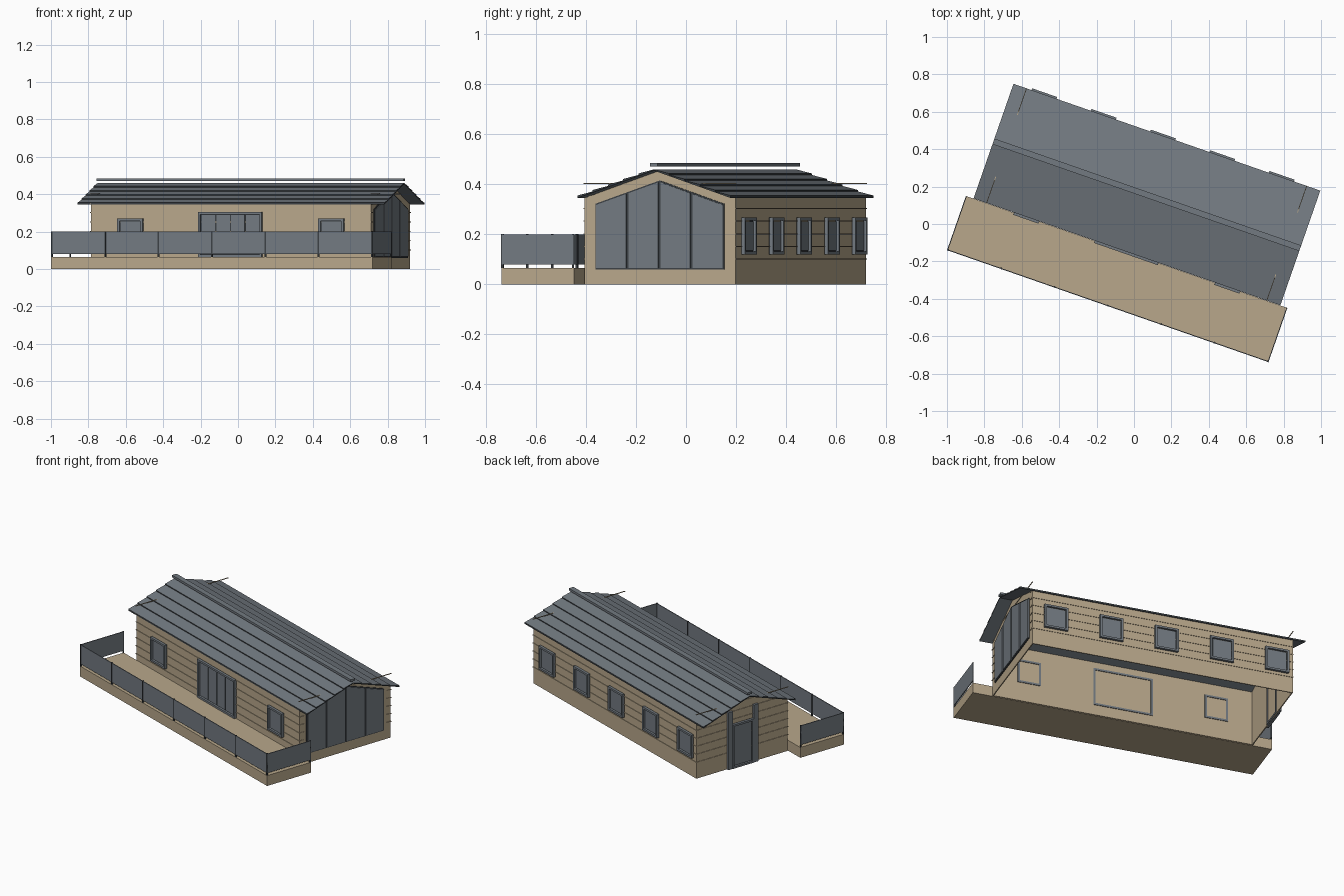
import bpy
import bmesh
import math

if "Cube" in bpy.data.objects:
    bpy.data.objects.remove(bpy.data.objects["Cube"])

TURN = math.radians(-19.2)   # the whole building sits turned on its plot
LEFT, RIGHT, FRONT, BACK = -0.78, 0.804, -0.15, 0.49
MID = (FRONT + BACK) / 2
EAVE, APEX, DECK = 0.345, 0.455, 0.065


def material(name, rgb):
    m = bpy.data.materials.new(name)
    m.use_nodes = True
    m.diffuse_color = (*rgb, 1)
    m.node_tree.nodes["Principled BSDF"].inputs["Base Color"].default_value = (*rgb, 1)
    return m


TAN = material("tan timber", (0.48, 0.39, 0.26))
SLATE = material("slate grey", (0.17, 0.195, 0.22))
DARK = material("dark slate", (0.045, 0.053, 0.06))


def prism(name, profile, u0, u1, mat):
    """Extrude a closed (depth, height) profile along the building's length."""
    bm = bmesh.new()
    ends = [[bm.verts.new((u, v, z)) for v, z in profile] for u in (u0, u1)]
    for ring in ends:
        bm.faces.new(ring)
    n = len(profile)
    for i in range(n):
        j = (i + 1) % n
        bm.faces.new((ends[0][i], ends[0][j], ends[1][j], ends[1][i]))
    bmesh.ops.recalc_face_normals(bm, faces=bm.faces)
    mesh = bpy.data.meshes.new(name)
    bm.to_mesh(mesh)
    bm.free()
    mesh.materials.append(mat)
    ob = bpy.data.objects.new(name, mesh)
    ob.rotation_euler.z = TURN
    bpy.context.scene.collection.objects.link(ob)
    return ob


def box(name, u0, u1, v0, v1, z0, z1, mat):
    return prism(name, [(v0, z0), (v1, z0), (v1, z1), (v0, z1)], u0, u1, mat)


def on_wall(name, side, a0, a1, d0, d1, z0, z1, mat):
    """Box on a wall: a runs along the wall, d is the distance out from it."""
    if side == "front":
        return box(name, a0, a1, FRONT - d1, FRONT - d0, z0, z1, mat)
    if side == "back":
        return box(name, a0, a1, BACK + d0, BACK + d1, z0, z1, mat)
    if side == "left":
        return box(name, LEFT - d1, LEFT - d0, a0, a1, z0, z1, mat)
    return box(name, RIGHT + d0, RIGHT + d1, a0, a1, z0, z1, mat)


def window(name, side, centre, width, z0, z1, panes=1):
    a0, a1, t = centre - width / 2, centre + width / 2, 0.012
    on_wall(name + "_backing", side, a0, a1, 0, 0.003, z0, z1, DARK)
    # frame passes right through the wall
    for part, b0, b1, y0, y1 in (("jamb_a", a0, a0 + t, z0, z1), ("jamb_b", a1 - t, a1, z0, z1),
                                 ("sill", a0 + t, a1 - t, z0, z0 + t),
                                 ("head", a0 + t, a1 - t, z1 - t, z1)):
        on_wall(f"{name}_{part}", side, b0, b1, -0.01, 0.016, y0, y1, SLATE)
    step = (width - 2 * t) / panes
    for i in range(panes):
        s = a0 + t + i * step
        on_wall(f"{name}_pane_{i + 1}", side, s + 0.004, s + step - 0.004, 0.002, 0.007,
                z0 + t + 0.004, z1 - t - 0.004, SLATE)


# Wall shell, open underneath
th = 0.006
box("front_wall", LEFT, RIGHT, FRONT, FRONT + th, 0, EAVE, TAN)
box("back_wall", LEFT, RIGHT, BACK - th, BACK, 0, EAVE, TAN)
gable = [(FRONT, 0), (BACK, 0), (BACK, EAVE), (MID, APEX), (FRONT, EAVE)]
prism("left_gable_wall", gable, LEFT, LEFT + th, TAN)
prism("right_gable_wall", gable, RIGHT - th, RIGHT, TAN)

# Thin horizontal board joints around the walls
for i in range(7):
    z = 0.1 + 0.05 * i
    for side, a0, a1 in (("front", LEFT, RIGHT), ("back", LEFT, RIGHT),
                         ("left", FRONT, BACK), ("right", FRONT, BACK)):
        if z > EAVE and side in ("front", "back"):
            continue
        if side == "right" and z < 0.38:      # glazing interrupts the boards here
            for e0, e1 in ((FRONT, FRONT + 0.03), (BACK - 0.03, BACK)):
                on_wall("board_joint", side, e0, e1, -0.001, 0.003, z, z + 0.004, TAN)
        else:
            on_wall("board_joint", side, a0 - 0.004, a1 + 0.004, -0.001, 0.003, z, z + 0.004, TAN)

# Lapped roof courses on both slopes
ROOF0, ROOF1, COURSES = -0.855, 0.882, 5
for label, edge in (("front", FRONT - 0.003), ("back", BACK + 0.006)):
    for i in range(COURSES):
        t0, t1 = i / COURSES, (i + 1) / COURSES
        v0, v1 = edge + (MID - edge) * t0, edge + (MID - edge) * t1
        h0, h1 = EAVE + (APEX - EAVE) * t0, EAVE + (APEX - EAVE) * t1
        course = prism(f"{label}_roof_course_{i + 1}",
                       [(v0, h0), (v1, h1), (v1, h1 + 0.004), (v0, h0 + 0.010)],
                       ROOF0, ROOF1, SLATE)
        course.data.materials.append(DARK)
        for f in course.data.polygons:        # dark lap edges and ends
            if abs(f.normal.z) < 0.5:
                f.material_index = 1

# Raised ridge cap
box("ridge_cap", ROOF0, ROOF1, MID - 0.016, MID + 0.016, 0.47, 0.484, SLATE)

# Windows and doors
for i in range(5):
    window(f"back_window_{i + 1}", "back", -0.682 + 0.336 * i, 0.142, 0.12, 0.267)
window("front_window_left", "front", 0.583, 0.142, 0.12, 0.27)
window("front_window_right", "front", -0.555, 0.142, 0.12, 0.27)
window("terrace_door", "front", 0.012, 0.36, DECK, 0.305, 4)
window("side_door", "left", MID, 0.15, 0.0, 0.275)
for label, a in (("front", MID - 0.09), ("back", MID + 0.09)):
    on_wall(f"side_door_post_{label}", "left", a - 0.016, a + 0.016, 0, 0.014, 0, 0.36, SLATE)

# Full-height gable glazing: dark frame with four panes
HALF, SIDE_Z, TOP_Z, SILL = 0.272, 0.322, 0.415, 0.06


def head(v, drop=0.0):
    return TOP_Z - drop - (TOP_Z - SIDE_Z) * abs(v - MID) / HALF


prism("gable_glazing_frame", [(MID - HALF, SILL), (MID + HALF, SILL), (MID + HALF, SIDE_Z),
                              (MID, TOP_Z), (MID - HALF, SIDE_Z)], RIGHT - 0.01, RIGHT + 0.005, DARK)
for i in range(4):
    v0 = MID - HALF + i * HALF / 2 + 0.005
    v1 = v0 + HALF / 2 - 0.01
    prism(f"gable_pane_{i + 1}", [(v0, SILL + 0.006), (v1, SILL + 0.006),
                                  (v1, head(v1, 0.006)), (v0, head(v0, 0.006))],
          RIGHT, RIGHT + 0.009, SLATE)

# Raised deck
D0, D1, DF, DB = -0.898, 0.922, -0.461, -0.154
box("deck", D0, D1, DF, DB, 0, DECK, TAN)

# Railing with solid panels lifted above the deck
R0, R1, RT = 0.08, 0.2, 0.005
box("front_rail_panel", D0, D1, DF, DF + RT, R0, R1, SLATE)
for label, u in (("right", D0), ("left", D1 - RT)):
    box(f"{label}_rail_panel", u, u + RT, DF, DB, R0, R1, SLATE)
    box(f"{label}_rail_end_post", u, u + RT, DB - 0.008, DB, DECK, R1 + 0.002, DARK)
for i in range(7):
    u = D0 + (D1 - D0 - 0.008) * i / 6
    box(f"front_rail_post_{i + 1}", u, u + 0.008, DF - 0.001, DF + 0.008, DECK, R1 + 0.002, DARK)
